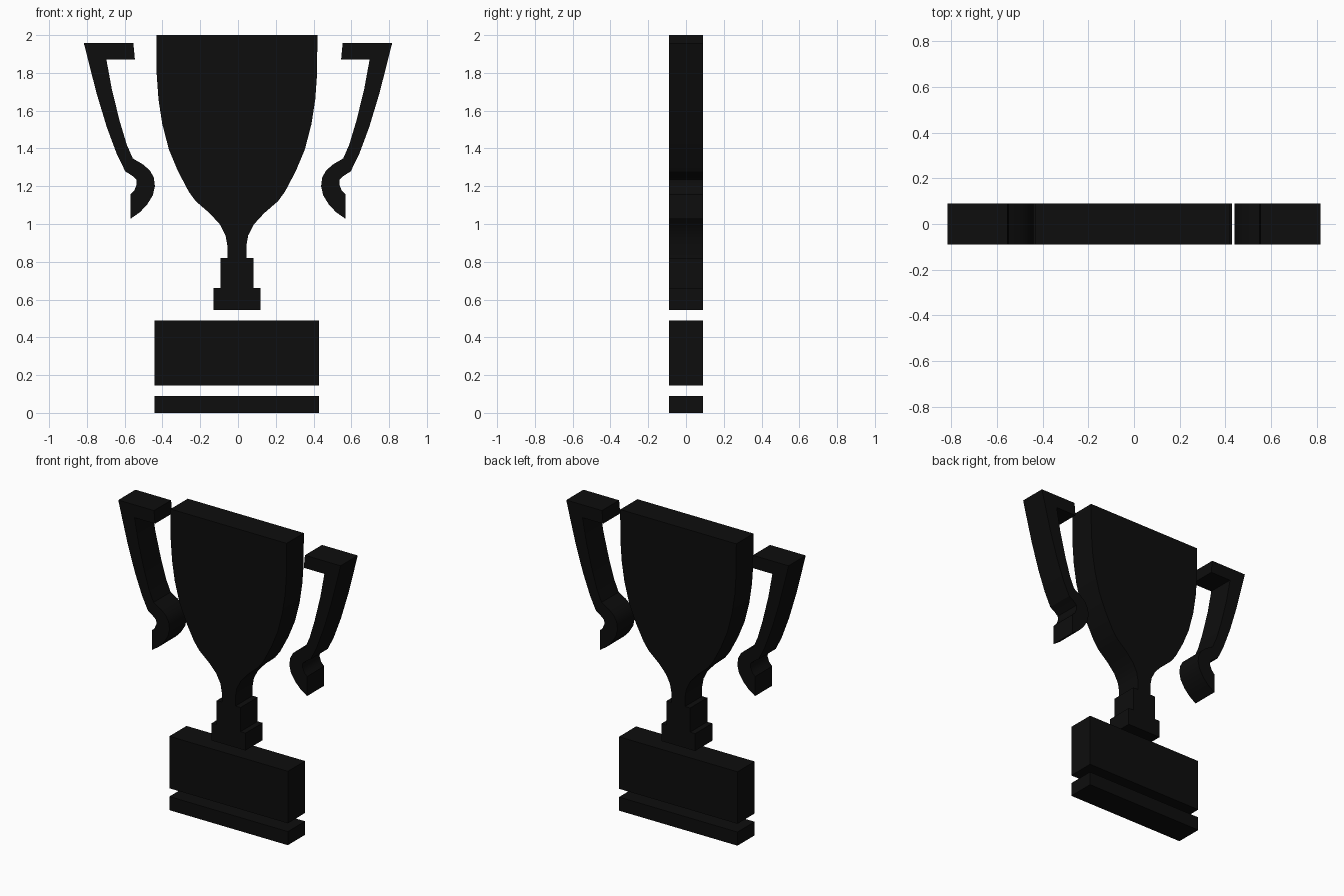
import bpy, bmesh, math

if "Cube" in bpy.data.objects:
    bpy.data.objects.remove(bpy.data.objects["Cube"])

DEPTH = 0.18   # slab thickness along y
AXIS = -0.006  # centre line of cup and plinth

black = bpy.data.materials.new("black")
black.diffuse_color = (0.004, 0.004, 0.004, 1)
black.use_nodes = True
black.node_tree.nodes["Principled BSDF"].inputs["Base Color"].default_value = black.diffuse_color


def slab(name, outline):
    """Extrude a closed x/z outline through the full depth."""
    bm = bmesh.new()
    face = bm.faces.new([bm.verts.new((x, -DEPTH / 2, z)) for x, z in outline])
    ext = bmesh.ops.extrude_face_region(bm, geom=[face])
    verts = [g for g in ext["geom"] if isinstance(g, bmesh.types.BMVert)]
    bmesh.ops.translate(bm, verts=verts, vec=(0, DEPTH, 0))
    bmesh.ops.recalc_face_normals(bm, faces=bm.faces)
    mesh = bpy.data.meshes.new(name)
    bm.to_mesh(mesh)
    bm.free()
    mesh.materials.append(black)
    obj = bpy.data.objects.new(name, mesh)
    bpy.context.collection.objects.link(obj)
    bpy.ops.object.select_all(action='DESELECT')
    obj.select_set(True)
    bpy.context.view_layer.objects.active = obj
    bpy.ops.object.shade_smooth_by_angle(angle=math.radians(30))
    return obj


def symmetric(half):
    """Full outline from its right half, mirrored about the cup axis."""
    return ([(AXIS + x, z) for x, z in half]
            + [(AXIS - x, z) for x, z in reversed(half)])


# Cup bowl, stem and stepped collar
slab("cup", symmetric([
    (0.426, 2.0), (0.425, 1.80), (0.415, 1.66), (0.395, 1.53), (0.360, 1.395),
    (0.312, 1.28), (0.254, 1.17), (0.217, 1.12), (0.143, 1.056), (0.09, 0.998),
    (0.06, 0.94), (0.05, 0.885), (0.05, 0.82), (0.087, 0.82), (0.087, 0.66),
    (0.124, 0.66), (0.124, 0.545)]))

# Plinth and base strip
for name, low, high in (("plinth", 0.145, 0.49), ("base_strip", 0.0, 0.09)):
    slab(name, symmetric([(0.435, high), (0.435, low)]))

# Handles: top bar, sweeping arm and curled foot
handle = [
    (0.816, 1.957), (0.554, 1.957), (0.546, 1.872), (0.697, 1.872),
    (0.668, 1.713), (0.626, 1.543), (0.589, 1.42), (0.557, 1.347),
    (0.504, 1.316), (0.467, 1.284), (0.446, 1.247), (0.440, 1.20),
    (0.451, 1.152), (0.483, 1.10), (0.52, 1.062), (0.57, 1.027),
    (0.57, 1.157), (0.549, 1.178), (0.536, 1.21), (0.538, 1.236),
    (0.562, 1.257), (0.597, 1.279), (0.641, 1.369), (0.694, 1.511),
    (0.747, 1.686), (0.784, 1.83)]
for name, side in (("right_handle", 1), ("left_handle", -1)):
    slab(name, [(side * x, z) for x, z in handle])
